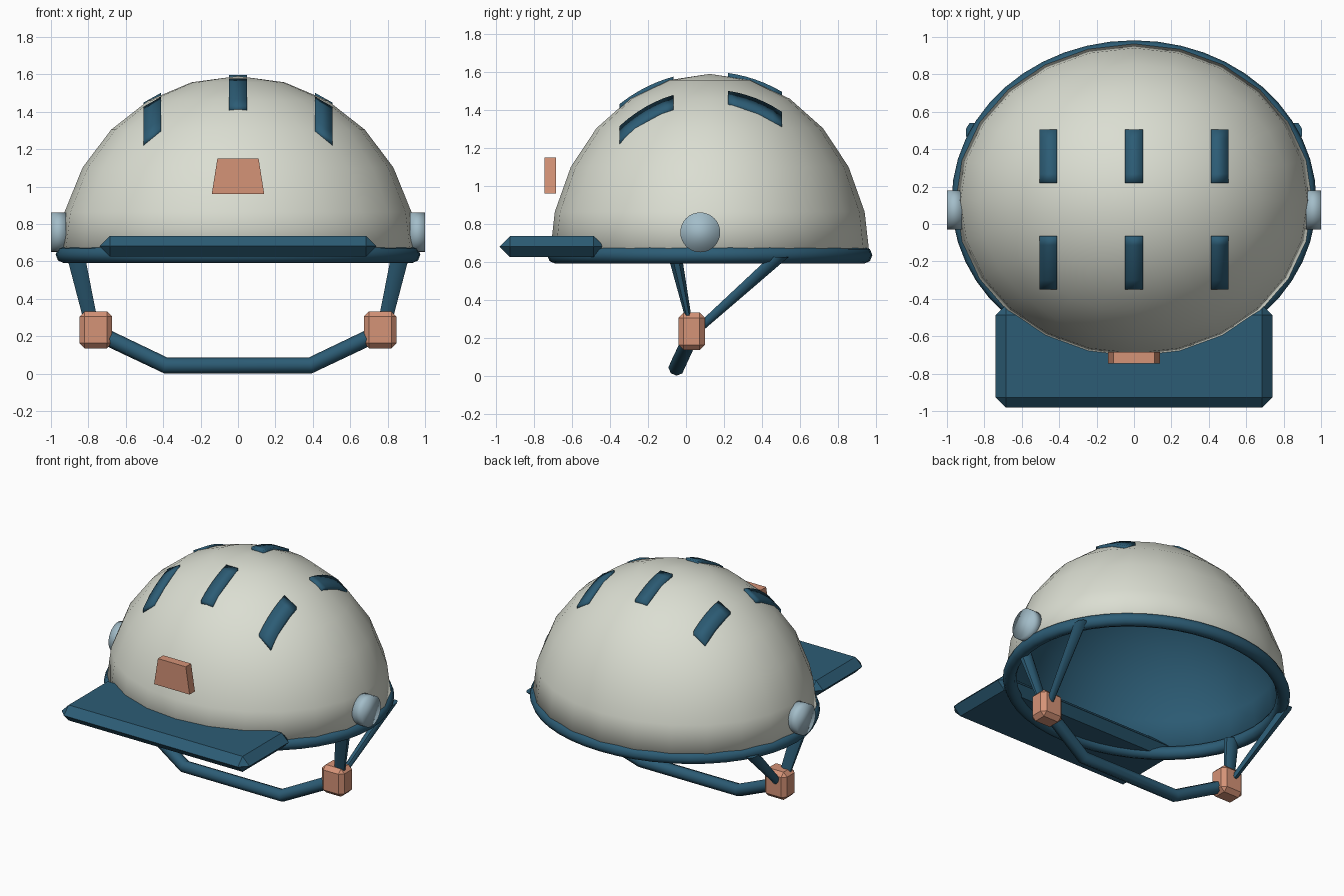
import bpy, bmesh, math
from mathutils import Vector, Matrix

if "Cube" in bpy.data.objects:
    bpy.data.objects.remove(bpy.data.objects["Cube"])


def material(name, rgb):
    lin = [(c / 255 / 12.92) if c / 255 <= 0.04045 else ((c / 255 + 0.055) / 1.055) ** 2.4 for c in rgb]
    m = bpy.data.materials.new(name)
    m.diffuse_color = (*lin, 1)
    m.use_nodes = True
    m.node_tree.nodes["Principled BSDF"].inputs["Base Color"].default_value = m.diffuse_color
    return m


SHELL = material("shell_off_white", (219, 222, 210))
BLUE = material("deep_blue", (44, 92, 117))
COPPER = material("copper", (213, 147, 119))
PALE = material("pale_blue", (163, 189, 201))

CENTRE = Vector((0, 0.125, 0.62))
RADII = Vector((0.96, 0.845, 0.98))


def finish(name, bm, *mats, smooth=None):
    bmesh.ops.recalc_face_normals(bm, faces=bm.faces)
    me = bpy.data.meshes.new(name)
    bm.to_mesh(me)
    bm.free()
    ob = bpy.data.objects.new(name, me)
    bpy.context.collection.objects.link(ob)
    for m in mats:
        me.materials.append(m)
    if smooth == "all":
        me.shade_smooth()
    elif smooth:
        bpy.ops.object.select_all(action='DESELECT')
        ob.select_set(True)
        bpy.context.view_layer.objects.active = ob
        bpy.ops.object.shade_smooth_by_angle(angle=math.radians(smooth))
    return ob


def loft(bm, rings):
    """Skin a list of equal-length point rings and cap both ends."""
    vs = [[bm.verts.new(p) for p in r] for r in rings]
    n = len(vs[0])
    for a, b in zip(vs, vs[1:]):
        for i in range(n):
            bm.faces.new((a[i], a[(i + 1) % n], b[(i + 1) % n], b[i]))
    bm.faces.new(vs[0])
    bm.faces.new(vs[-1])


def chamfer_box(name, centre, size, width, mat):
    bm = bmesh.new()
    bmesh.ops.create_cube(bm, size=1)
    bmesh.ops.scale(bm, vec=size, verts=bm.verts)
    bmesh.ops.bevel(bm, geom=bm.edges[:], offset=width, segments=1, affect='EDGES')
    bmesh.ops.translate(bm, vec=centre, verts=bm.verts)
    return finish(name, bm, mat)


def oval(centre, a, b, n=8):
    """Horizontal oval ring used as a strap section."""
    return [Vector(centre) + Vector((a * math.cos(2 * math.pi * (i + .5) / n),
                                     b * math.sin(2 * math.pi * (i + .5) / n), 0)) for i in range(n)]


# Helmet shell: half ellipsoid, blue on the inside
bm = bmesh.new()
bmesh.ops.create_uvsphere(bm, u_segments=24, v_segments=12, radius=1)
bmesh.ops.delete(bm, geom=[v for v in bm.verts if v.co.z < -0.01], context='VERTS')
bmesh.ops.scale(bm, vec=RADII, verts=bm.verts)
bmesh.ops.translate(bm, vec=CENTRE, verts=bm.verts)
shell = finish("helmet_shell", bm, SHELL, BLUE, smooth="all")
mod = shell.modifiers.new("lining", 'SOLIDIFY')
mod.thickness, mod.offset = 0.035, -1
mod.material_offset = mod.material_offset_rim = 1

# Rim: oval ring along the bottom edge
bm = bmesh.new()
N, M = 48, 8
ring = []
for i in range(N):
    t = 2 * math.pi * i / N
    row = []
    for j in range(M):
        p = 2 * math.pi * j / M
        r = 0.045 * math.cos(p)
        row.append(bm.verts.new(((0.93 + r) * math.cos(t), 0.125 + (0.812 + r) * math.sin(t),
                                 0.645 + 0.045 * math.sin(p))))
    ring.append(row)
for i in range(N):
    a, b = ring[i], ring[(i + 1) % N]
    for j in range(M):
        k = (j + 1) % M
        bm.faces.new((a[j], b[j], b[k], a[k]))
finish("rim", bm, BLUE, smooth=50)


# Six vent strips that follow the dome
def dome_z(x, y):
    q = 1 - (x / RADII.x) ** 2 - ((y - CENTRE.y) / RADII.y) ** 2
    return CENTRE.z + RADII.z * math.sqrt(q)


for x in (-0.458, 0, 0.458):
    for y0, y1 in ((-0.35, -0.065), (0.22, 0.505)):
        bm = bmesh.new()
        rings = []
        for i in range(7):
            y = y0 + (y1 - y0) * i / 6
            l, r = x - 0.047, x + 0.047
            zl, zr = dome_z(l, y), dome_z(r, y)
            rings.append([(l, y, zl + .012), (r, y, zr + .012), (r, y, zr - .03), (l, y, zl - .03)])
        loft(bm, rings)
        finish("vent", bm, BLUE, smooth="all")

# Visor
chamfer_box("visor", (0, -0.707, 0.69), (1.48, 0.55, 0.11), 0.0545, BLUE)

# Front badge: tapered plate
bm = bmesh.new()
loft(bm, [[(-.14, y, .97), (.14, y, .97), (.11, y, 1.16), (-.11, y, 1.16)] for y in (-.745, -.685)])
finish("front_badge", bm, COPPER)

for s, side in ((-1, "left"), (1, "right")):
    # Side pivot disc
    bm = bmesh.new()
    bmesh.ops.create_cone(bm, cap_ends=True, segments=32, radius1=0.105, radius2=0.105, depth=0.08,
                          matrix=Matrix.Translation((s * 0.96, 0.075, 0.765)) @ Matrix.Rotation(math.pi / 2, 4, 'Y'))
    finish(side + "_pivot", bm, PALE, smooth="all")

    # Front and rear straps, narrowing to the buckle
    bm = bmesh.new()
    loft(bm, [oval((s * 0.87, -0.06, 0.65), .053, .04), oval((s * 0.785, 0.02, 0.28), .04, .016)])
    finish(side + "_front_strap", bm, BLUE, smooth=50)
    bm = bmesh.new()
    loft(bm, [oval((s * 0.865, 0.49, 0.635), .035, .055), oval((s * 0.77, 0.06, 0.25), .02, .035)])
    finish(side + "_rear_strap", bm, BLUE, smooth=50)

    # Buckle
    chamfer_box(side + "_buckle", (s * 0.76, 0.03, 0.243), (.175, .14, .198), 0.028, COPPER)

# Chin strap: round tube with mitred corners
bm = bmesh.new()
path = [Vector(p) for p in ((-.77, .035, .235), (-.385, -.05, .052), (.385, -.05, .052), (.77, .035, .235))]
rings = []
for i, p in enumerate(path):
    d = ((path[min(i + 1, 3)] - p).normalized() + (p - path[max(i - 1, 0)]).normalized()).normalized()
    u = Vector((0, 1, 0))
    u = (u - d * u.dot(d)).normalized()
    w = d.cross(u)
    rings.append([p + .043 * (u * math.cos(math.pi * k / 4) + w * math.sin(math.pi * k / 4)) for k in range(8)])
loft(bm, rings)
finish("chin_strap", bm, BLUE, smooth=50)

# Rest the model on z = 0
for ob in bpy.context.collection.objects:
    ob.location.z = -0.009
